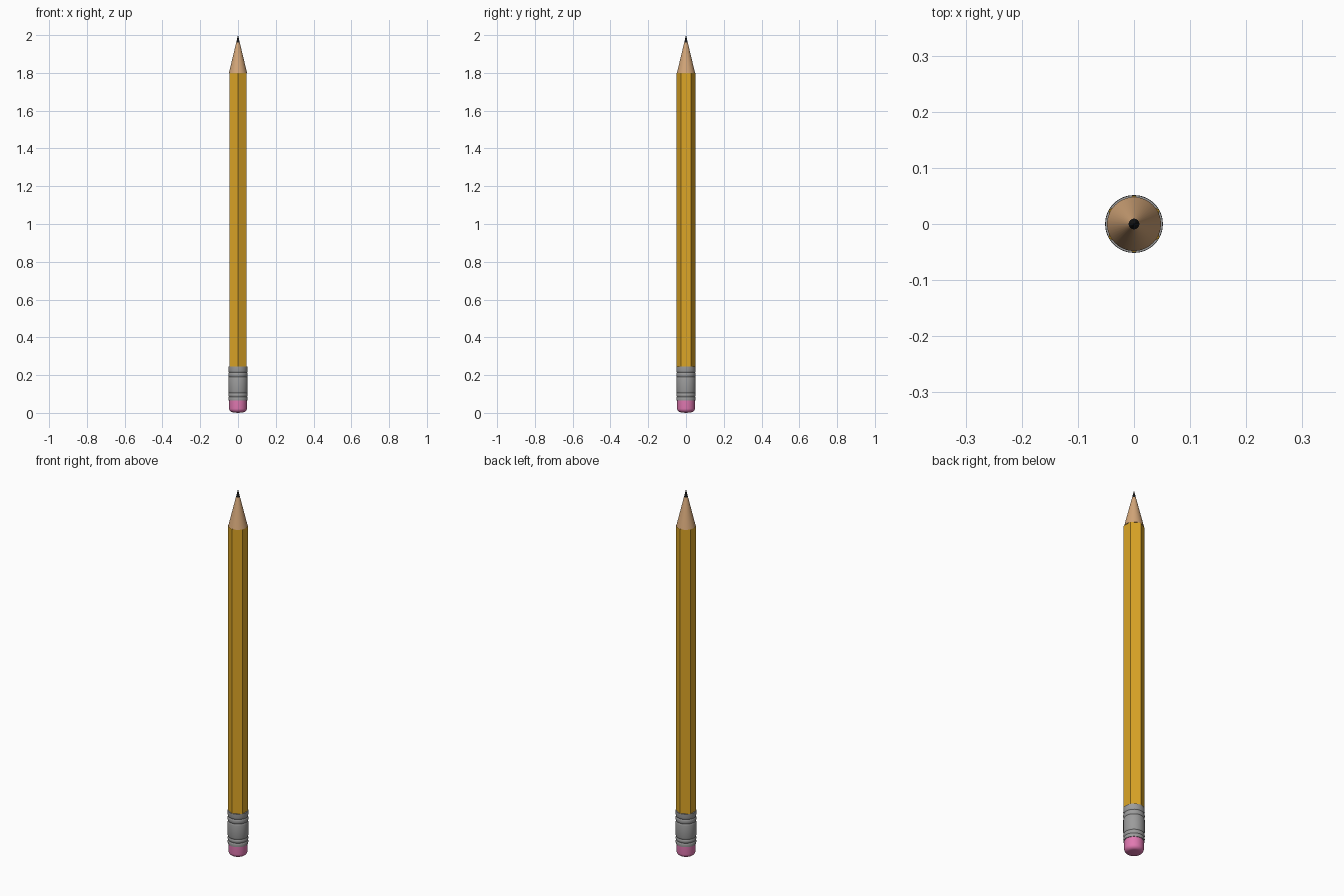
import bpy, bmesh, math

if "Cube" in bpy.data.objects:
    bpy.data.objects.remove(bpy.data.objects["Cube"])


def material(name, rgb):
    m = bpy.data.materials.new(name)
    m.diffuse_color = (*rgb, 1)
    m.use_nodes = True
    m.node_tree.nodes["Principled BSDF"].inputs["Base Color"].default_value = m.diffuse_color
    return m


def lathe(name, profile, mat, sides=48, turn=0.0, smooth=True):
    """Spin (radius, z) points about z; both ends are closed."""
    bm = bmesh.new()
    rings = []
    for r, z in profile:
        if r == 0:
            rings.append([bm.verts.new((0, 0, z))] * sides)
        else:
            rings.append([bm.verts.new((r * math.cos(turn + math.tau * i / sides),
                                        r * math.sin(turn + math.tau * i / sides), z))
                          for i in range(sides)])
    for a, b in zip(rings, rings[1:]):
        for i in range(sides):
            j = (i + 1) % sides
            bm.faces.new(list(dict.fromkeys((a[i], a[j], b[j], b[i]))))
    for ring in (rings[0], rings[-1]):
        if len(set(ring)) > 1:
            bm.faces.new(ring)
    bmesh.ops.recalc_face_normals(bm, faces=bm.faces)
    me = bpy.data.meshes.new(name)
    bm.to_mesh(me)
    bm.free()
    ob = bpy.data.objects.new(name, me)
    bpy.context.collection.objects.link(ob)
    me.materials.append(mat)
    if smooth:
        bpy.ops.object.select_all(action='DESELECT')
        ob.select_set(True)
        bpy.context.view_layer.objects.active = ob
        bpy.ops.object.shade_smooth_by_angle(angle=math.radians(35))
    return ob


yellow = material("yellow_paint", (0.72, 0.38, 0.02))
wood = material("bare_wood", (0.65, 0.38, 0.19))
black = material("graphite", (0.008, 0.008, 0.008))
metal = material("grey_metal", (0.33, 0.33, 0.33))
pink = material("pink_rubber", (0.75, 0.19, 0.44))

# Hexagonal shaft, with a corner towards the front
lathe("shaft", [(0.051, 0.23), (0.051, 1.80)], yellow, 6, math.pi / 2, False)

# Sharpened cone and lead tip
lathe("wood_cone", [(0.048, 1.80), (0.0095, 1.96)], wood)
lathe("lead_tip", [(0.0095, 1.96), (0.001, 1.997), (0, 2.0)], black)

# Ferrule with a pair of crimped grooves near each end
ferrule = [(0.0505, 0.065)]
for z in (0.085, 0.105, 0.190, 0.215):
    ferrule += [(0.0515, z - 0.008), (0.0505, z - 0.004), (0.0485, z),
                (0.0505, z + 0.004), (0.0515, z + 0.008)]
ferrule.append((0.0510, 0.245))
lathe("ferrule", ferrule, metal)

# Rounded eraser
corner = 0.02
eraser = [(0, 0)]
for i in range(7):
    a = math.pi / 2 * i / 6
    eraser.append((0.027 + corner * math.sin(a), 0.003 + corner * (1 - math.cos(a))))
eraser.append((0.047, 0.075))
lathe("eraser", eraser, pink)
